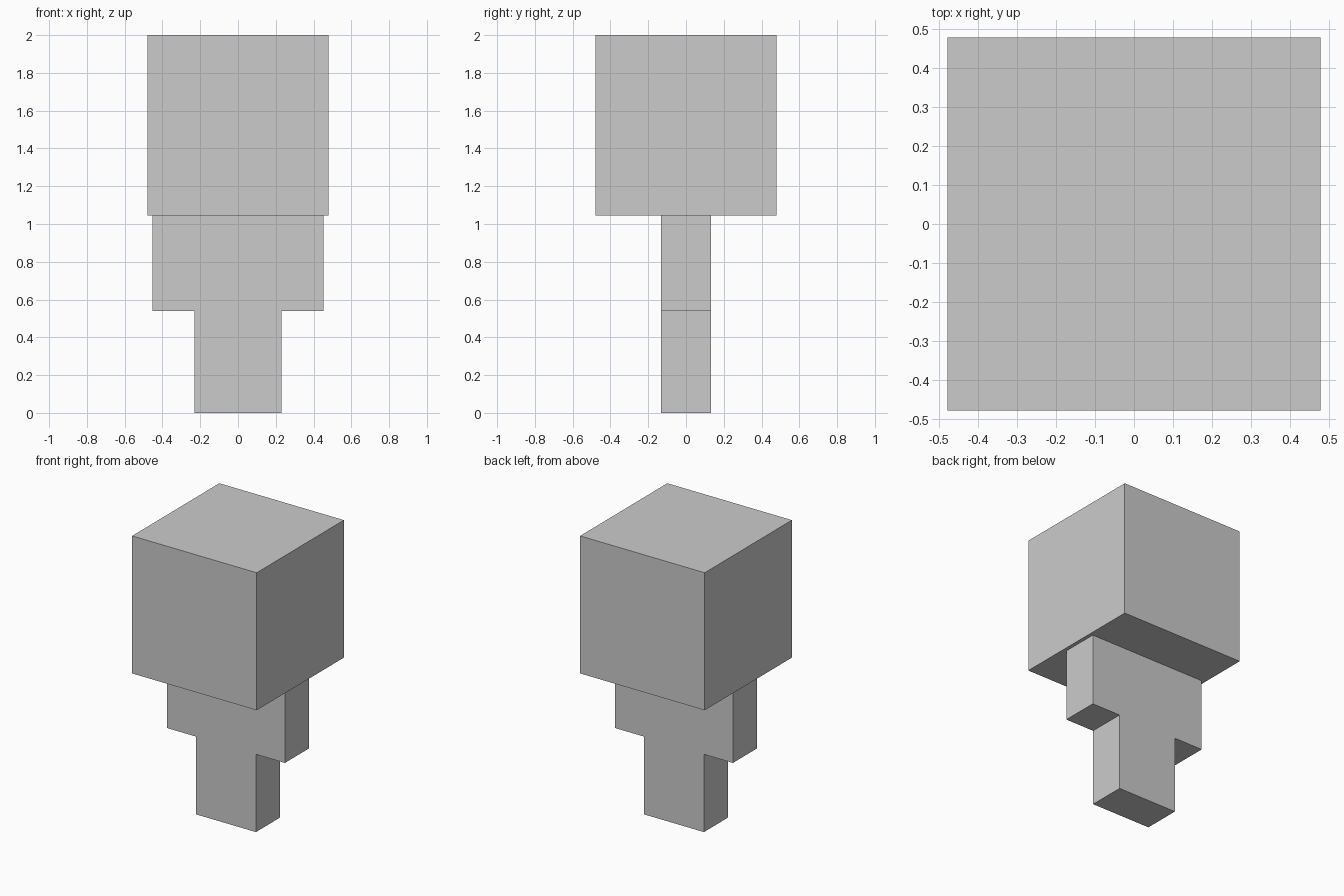
import bpy

# Remove the default cube
default = bpy.data.objects.get("Cube")
if default:
    bpy.data.objects.remove(default, do_unlink=True)

# Single flat grey
GREY = (0.6, 0.6, 0.6, 1.0)
grey = bpy.data.materials.new("light_grey")
grey.use_nodes = True
grey.diffuse_color = GREY
grey.node_tree.nodes["Principled BSDF"].inputs["Base Color"].default_value = GREY


def box(name, width, depth, bottom, top, x=0.0):
    """Axis-aligned box between two heights."""
    bpy.ops.mesh.primitive_cube_add(size=1, location=(x, 0, (bottom + top) / 2))
    part = bpy.context.object
    part.name = name
    part.scale = (width, depth, top - bottom)
    bpy.ops.object.transform_apply(location=False, rotation=False, scale=True)
    part.data.materials.append(grey)
    return part


HIP, NECK, TOP = 0.54, 1.045, 2.0
LEG_WIDTH, ARM_WIDTH, DEPTH = 0.46, 0.223, 0.263

# Large cubic head
box("head", 0.957, 0.957, NECK, TOP)

# Legs and torso form one continuous column
box("body", LEG_WIDTH, DEPTH, 0, NECK)

# Short arms flush with the torso
for side, sign in (("left", 1), ("right", -1)):
    box(side + "_arm", ARM_WIDTH, DEPTH, HIP, NECK,
        sign * (LEG_WIDTH + ARM_WIDTH) / 2)
